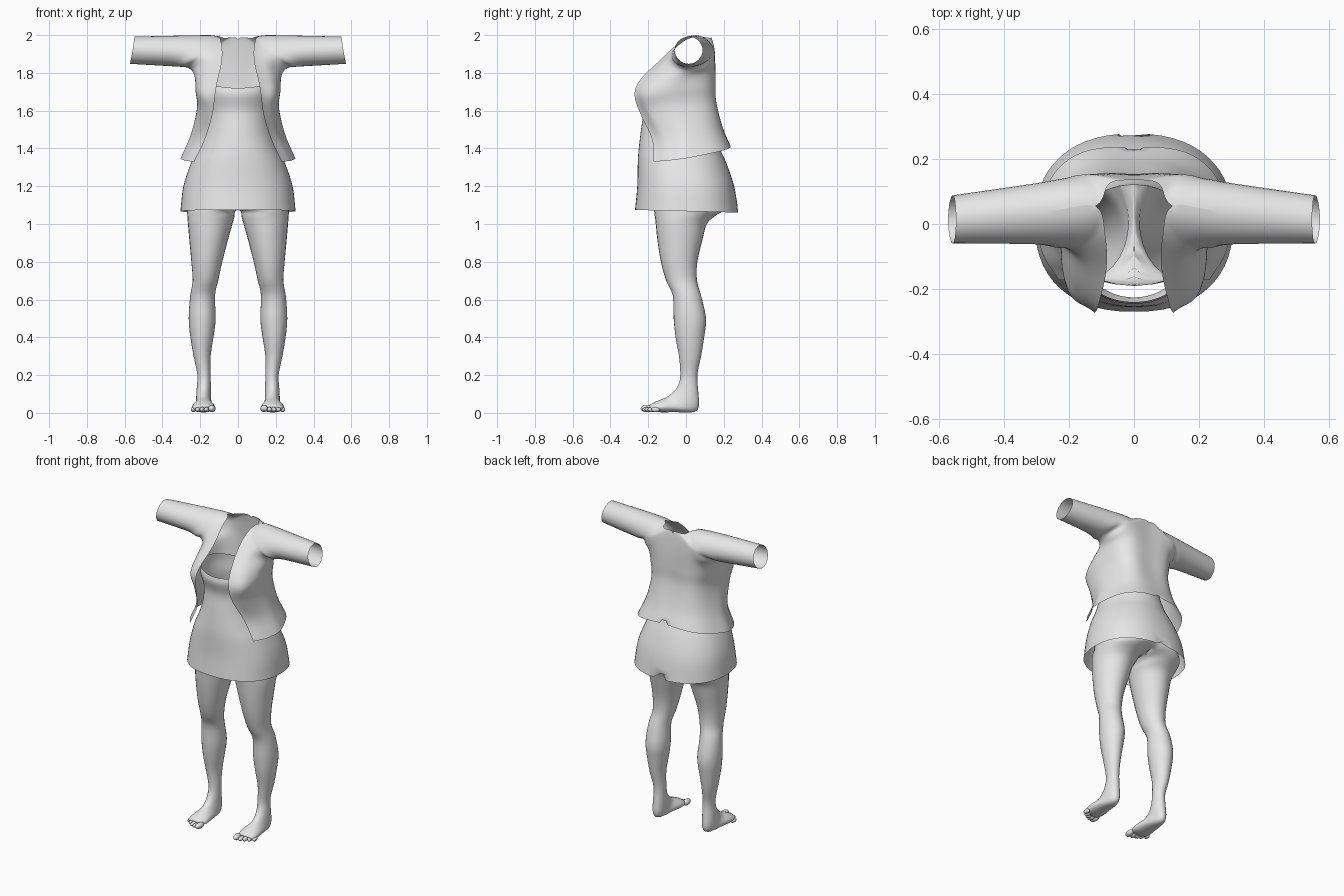
import bpy, bmesh
from math import sin, cos, pi, radians, copysign
from mathutils import Vector, Matrix

if "Cube" in bpy.data.objects:
    bpy.data.objects.remove(bpy.data.objects["Cube"], do_unlink=True)

grey = bpy.data.materials.new("light grey")
grey.use_nodes = True
grey.diffuse_color = (.8, .8, .8, 1)
grey.node_tree.nodes["Principled BSDF"].inputs["Base Color"].default_value = (.8, .8, .8, 1)


def spline(pts, steps, before=None, after=None, pull=.5):
    """Smooth curve through vectors of any size."""
    pts = [Vector(p) for p in pts]
    before = before or 2 * pts[0] - pts[1]
    after = after or 2 * pts[-1] - pts[-2]
    line = [before] + pts + [after]
    out = []
    for i in range(1, len(pts)):
        a, b, c, d = line[i - 1:i + 3]
        m, n = (c - a) * pull, (d - b) * pull
        for k in range(steps):
            t = k / steps
            out.append(b + m * t + (3 * (c - b) - 2 * m - n) * t**2
                       + (2 * (b - c) + m + n) * t**3)
    return out + [pts[-1]]


def finish(name, bm, mirror=False):
    bmesh.ops.recalc_face_normals(bm, faces=bm.faces)
    mesh = bpy.data.meshes.new(name)
    bm.to_mesh(mesh)
    bm.free()
    mesh.materials.append(grey)
    mesh.shade_smooth()
    obj = bpy.data.objects.new(name, mesh)
    bpy.context.collection.objects.link(obj)
    if mirror:
        mod = obj.modifiers.new("mirror", 'MIRROR')
        mod.merge_threshold = .001
    return obj


def loft(rings, closed=True):
    """Skin a stack of rings that share one point count."""
    bm = bmesh.new()
    rows = [[bm.verts.new(p) for p in ring] for ring in rings]
    count = len(rows[0])
    for low, high in zip(rows, rows[1:]):
        for i in range(count if closed else count - 1):
            j = (i + 1) % count
            bm.faces.new((low[i], low[j], high[j], high[i]))
    return bm, rows


def power(v, p):
    return copysign(abs(v)**p, v)


# Legs and open hips: inner x, outer x, back y, back z, front y, front z
foot = [(.135, .235, -.175, .008, -.195, .04),
        (.122, .243, -.13, .003, -.175, .052),
        (.125, .24, -.06, .004, -.14, .068),
        (.138, .226, .04, .004, -.1, .085),
        (.142, .222, .068, .035, -.062, .115),
        (.143, .219, .066, .1, -.04, .15)]
limb = [(.2, .145, .215, .06, -.03),
        (.3, .145, .235, .08, -.037),
        (.4, .13, .252, .096, -.055),
        (.5, .118, .261, .106, -.065),
        (.62, .122, .253, .08, -.07),
        (.7, .105, .24, .058, -.105),
        (.8, .083, .247, .06, -.133),
        (.92, .052, .258, .088, -.152),
        (1.0, .03, .265, .11, -.16),
        (1.04, .018, .268, .15, -.165),
        (1.075, .004, .27, .205, -.17),
        (1.11, -.12, .272, .225, -.178),
        (1.18, -.265, .268, .225, -.19),
        (1.28, -.235, .235, .185, -.19)]
stations = foot + [(xi, xo, yb, z, yf, z) for z, xi, xo, yb, yf in limb]
SIDES = 28
rings = []
for xi, xo, yb, zb, yf, zf in spline(stations, 3):
    ring = []
    for i in range(SIDES):
        a = 2 * pi * i / SIDES
        s = (1 + cos(a)) / 2
        x = (xi + xo) / 2 + (xo - xi) / 2 * sin(a)
        ring.append((max(x, 0), yf + (yb - yf) * s, max(zf + (zb - zf) * s, 0)))
    rings.append(ring)
bm, rows = loft(rings)
bm.faces.new(rows[0])
inner = [f for f in bm.faces if all(v.co.x < .0001 for v in f.verts)]
bmesh.ops.delete(bm, geom=inner, context='FACES')
finish("legs_and_hips", bm, mirror=True)

# Toes, from the big one outwards
for i in range(5):
    r = .019 if i == 0 else .0135
    x = .138 + .0235 * i + (.004 if i else 0)
    y = -.205 + .004 * i + .0018 * i * i
    bm = bmesh.new()
    place = (Matrix.Translation((x, y, r + .004)) @ Matrix.Rotation(radians(8), 4, 'Z')
             @ Matrix.Diagonal((r, .036 - .003 * i, r, 1)))
    bmesh.ops.create_uvsphere(bm, u_segments=14, v_segments=10, radius=1, matrix=place)
    finish(f"toe_{i + 1}", bm, mirror=True)

# Strapless dress: front z, back z, half width, front y, back y, squareness
dress = [(1.075, 1.06, .305, -.27, .278, .86),
         (1.2, 1.2, .289, -.258, .255, .88),
         (1.33, 1.32, .248, -.255, .215, .92),
         (1.4, 1.4, .212, -.25, .18, .95),
         (1.5, 1.5, .182, -.238, .152, 1),
         (1.6, 1.6, .178, -.226, .128, 1),
         (1.68, 1.66, .19, -.245, .122, .95),
         (1.72, 1.7, .188, -.24, .12, .95)]
AROUND = 56
rings = []
for zf, zb, w, yf, yb, p in spline(dress, 4):
    ring = []
    for i in range(AROUND):
        a = 2 * pi * i / AROUND
        c, s = power(cos(a), p), power(sin(a), p)
        y = (yf + yb) / 2 + (yb - yf) / 2 * c
        lift = .035 * s * s * max(0, (zf - 1.62) / .1)
        ring.append((w * s, y, zf + (zb - zf) * (1 + cos(a)) / 2 + lift))
    rings.append(ring)
bm, rows = loft(rings)
rows[0][0].co += Vector((0, -.03, .035))   # small notch at the back of the hem
finish("dress", bm)

# Jacket half: front edge, front bulge, side, back bulge, back centre
body = [
    [(.232, -.172, 1.33), (.285, -.08, 1.337), (.296, .04, 1.355), (.2, .2, 1.39), (0, .237, 1.41)],
    [(.175, -.18, 1.45), (.228, -.1, 1.46), (.245, .02, 1.48), (.165, .165, 1.5), (0, .195, 1.51)],
    [(.135, -.24, 1.58), (.198, -.17, 1.6), (.213, -.01, 1.62), (.15, .138, 1.64), (0, .157, 1.65)],
    [(.122, -.272, 1.68), (.205, -.2, 1.69), (.22, -.02, 1.71), (.16, .133, 1.73), (0, .154, 1.75)],
    [(.108, -.245, 1.76), (.197, -.165, 1.763), (.226, 0, 1.775), (.165, .138, 1.81), (0, .15, 1.86)],
    [(.085, -.14, 1.865), (.18, -.105, 1.84), (.243, .01, 1.81), (.185, .143, 1.86), (0, .137, 1.978)]]
shoulder = [
    [(.088, -.04, 1.955), (.195, -.08, 1.88), (.268, .015, 1.828), (.2, .142, 1.89), (.075, .125, 1.985)],
    [(.118, .055, 1.996), (.22, -.072, 1.9), (.3, .02, 1.832), (.23, .138, 1.905), (.118, .055, 1.996)],
    [(.26, .04, 1.998), (.31, -.062, 1.912), (.365, .03, 1.836), (.31, .124, 1.915), (.26, .04, 1.998)],
    [(.548, .014, 1.992), (.558, -.06, 1.92), (.572, .014, 1.848), (.558, .088, 1.92), (.548, .014, 1.992)]]
rings = []
for keys in body + shoulder:
    keys = [Vector(k) for k in keys]
    if keys[0] == keys[-1]:                # sleeve ring closes on itself
        ring = spline(keys, 8, keys[3], keys[1], .8)
    elif keys[-1].x == 0:                  # torso ring is level across the back
        ring = spline(keys, 8, None, keys[3] * Vector((0, 0, 0)).length
                      + Vector((-keys[3].x, keys[3].y, keys[3].z)), .6)
    else:
        ring = spline(keys, 8, pull=.6)
    rings.append(ring)
columns = [spline(col, 5) for col in zip(*rings)]
bm, rows = loft(list(zip(*columns)), closed=False)
for v in bm.verts:
    v.co.x = max(v.co.x, 0)
    v.co.z = min(v.co.z, 2)
rows[0][-1].co += Vector((0, -.02, .035))  # small notch at the back of the hem
bmesh.ops.remove_doubles(bm, verts=bm.verts, dist=.0005)
finish("jacket", bm, mirror=True)
